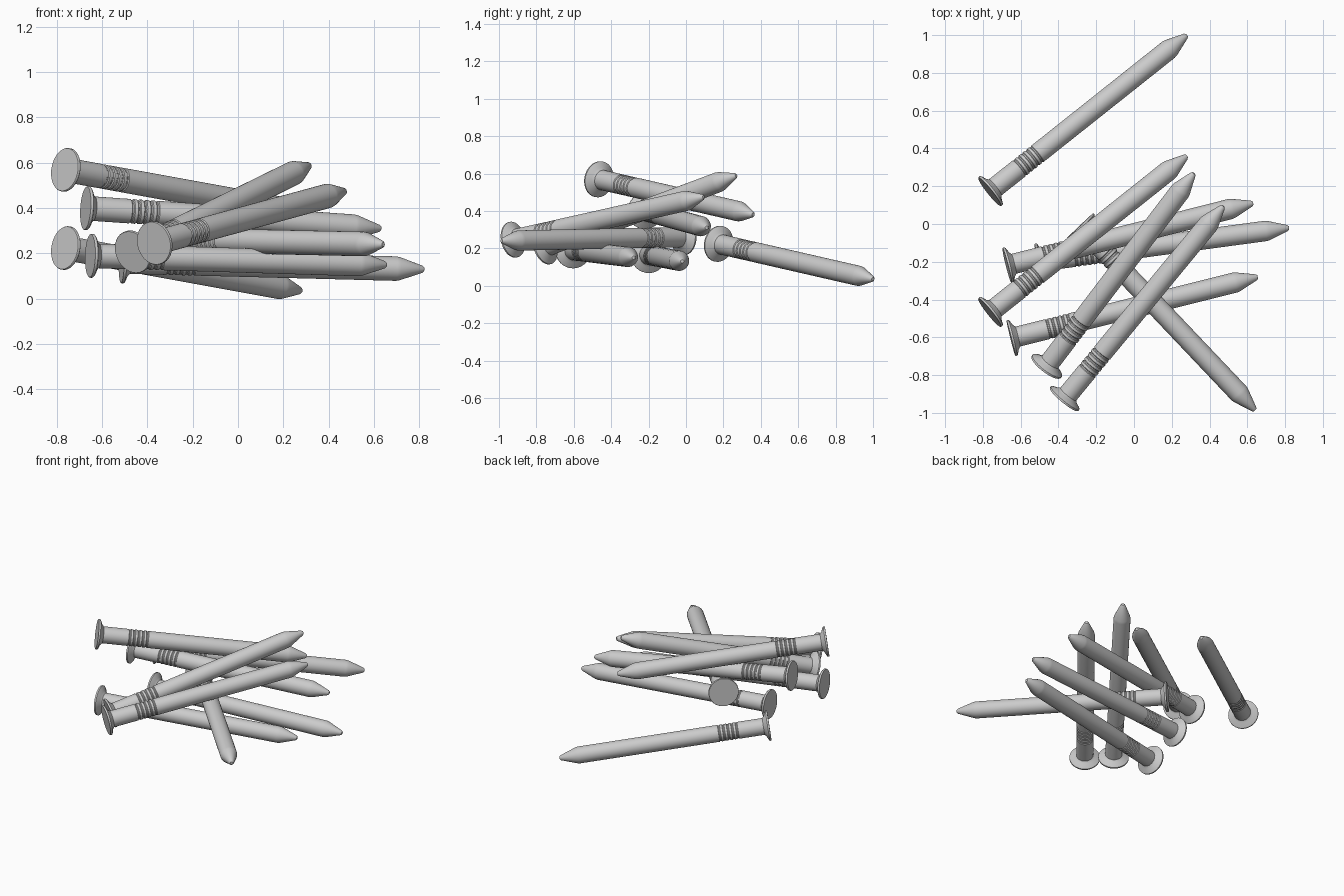
import bpy, bmesh, math
from mathutils import Vector

if "Cube" in bpy.data.objects:
    bpy.data.objects.remove(bpy.data.objects["Cube"])

SIDES = 32
LENGTH = 1.347
R = 0.054          # shaft radius
HEAD_R = 0.097

# (radius, distance from head face) profile of one nail
profile = [(HEAD_R - 0.002, 0.0), (HEAD_R, 0.003), (HEAD_R, 0.011),
           (HEAD_R - 0.004, 0.015), (0.066, 0.027), (R, 0.038)]
# grip grooves below the head
for i in range(5):
    d = 0.20 + i * 0.028
    profile += [(R, d), (R - 0.004, d + 0.004), (R - 0.004, d + 0.010), (R, d + 0.014)]
# shaft end and blunted point
profile += [(R, LENGTH - 0.125), (R - 0.003, LENGTH - 0.108),
            (0.016, LENGTH - 0.008), (0.009, LENGTH)]


def nail_mesh():
    bm = bmesh.new()
    rings = []
    for r, d in profile:
        rings.append([bm.verts.new((r * math.cos(2 * math.pi * k / SIDES),
                                    r * math.sin(2 * math.pi * k / SIDES), d))
                      for k in range(SIDES)])
    for a, b in zip(rings, rings[1:]):
        for k in range(SIDES):
            n = (k + 1) % SIDES
            bm.faces.new((a[k], a[n], b[n], b[k]))
    bm.faces.new(rings[0][::-1])
    bm.faces.new(rings[-1])
    me = bpy.data.meshes.new("nail")
    bm.to_mesh(me)
    bm.free()
    return me


# head centre and tip of each nail in the pile
nails = [
    ((-0.765, 0.17, 0.225), (0.28, 1.00, 0.035)),
    ((-0.765, -0.47, 0.57), (0.28, 0.36, 0.38)),
    ((-0.467, -0.76, 0.205), (0.318, 0.27, 0.59)),
    ((-0.372, -0.93, 0.245), (0.473, 0.095, 0.475)),
    ((-0.672, -0.22, 0.40), (0.63, 0.11, 0.31)),
    ((-0.652, -0.605, 0.19), (0.655, -0.28, 0.15)),
    ((-0.515, -0.20, 0.165), (0.822, -0.02, 0.13)),
    ((-0.285, -0.01, 0.26), (0.64, -0.985, 0.24)),
]

for i, (head, tip) in enumerate(nails):
    h, t = Vector(head), Vector(tip)
    axis = (t - h).normalized()
    ob = bpy.data.objects.new(f"nail_{i + 1}", nail_mesh())
    bpy.context.collection.objects.link(ob)
    ob.rotation_euler = axis.to_track_quat('Z', 'Y').to_euler()
    ob.location = (h + t) / 2 - axis * LENGTH / 2
    bpy.ops.object.select_all(action='DESELECT')
    ob.select_set(True)
    bpy.context.view_layer.objects.active = ob
    bpy.ops.object.shade_smooth_by_angle(angle=math.radians(30))
